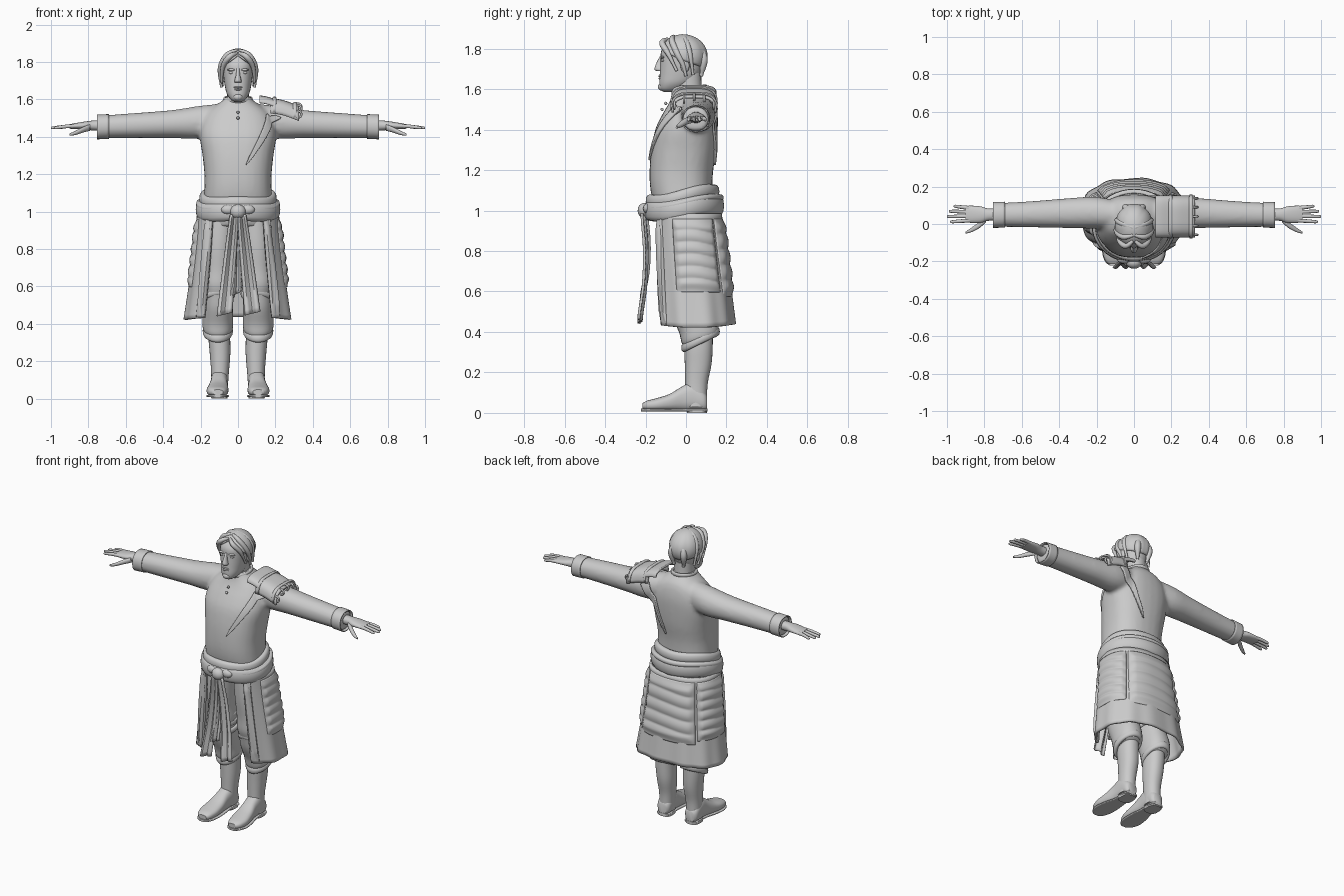
import bpy, bmesh
from math import sin, cos, pi, radians
from mathutils import Vector

if "Cube" in bpy.data.objects:
    bpy.data.objects.remove(bpy.data.objects["Cube"])

# ---------- helpers ----------
def sup(t, p):
    f = lambda c: (1 if c > 0 else -1) * abs(c) ** (2 / p)
    return f(cos(t)), f(sin(t))

def sheet(f, nu, nv, wrap_u=False, wrap_v=False):
    """Grid of quads from f(u, v), u and v in 0..1."""
    cu, cv = nu + (not wrap_u), nv + (not wrap_v)
    vs = [f(i / nu, j / nv) for i in range(cu) for j in range(cv)]
    fs = [(i * cv + j, (i + 1) % cu * cv + j, (i + 1) % cu * cv + (j + 1) % cv, i * cv + (j + 1) % cv)
          for i in range(nu) for j in range(nv)]
    return vs, fs

def spline(pts, s):
    """Catmull-Rom through tuples, s in 0..1."""
    k = s * (len(pts) - 1)
    i = min(int(k), len(pts) - 2)
    t = k - i
    P = [pts[max(0, min(len(pts) - 1, i + d))] for d in (-1, 0, 1, 2)]
    return [0.5 * (2 * b + (c - a) * t + (2 * a - 5 * b + 4 * c - d) * t * t + (3 * b - a - 3 * c + d) * t ** 3)
            for a, b, c, d in zip(*P)]

def loft(rings, axis='z', n=28, p=2.2, steps=4, cap=True, tilt=0):
    """Skin of superellipse rings (position, centre a, centre b, radius a, radius b)."""
    def f(u, v):
        t, a, b, ra, rb = spline(rings, u)
        c, s = sup(2 * pi * v, p)
        a, b = a + ra * c, b + rb * s
        return {'z': (a, b, t + tilt * b), 'x': (t, a, b), 'y': (a, t, b)}[axis]
    m = steps * (len(rings) - 1)
    vs, fs = sheet(f, m, n, False, True)
    if cap:
        fs += [tuple(range(n)), tuple(range(m * n, m * n + n))]
    return vs, fs

def blob(c, r, n=16):
    def f(u, v):
        a, b = pi * u, 2 * pi * v
        return (c[0] + r[0] * sin(a) * cos(b), c[1] + r[1] * sin(a) * sin(b), c[2] + r[2] * cos(a))
    return sheet(f, n // 2 + 2, n, False, True)

def torus(f, nu, ra, rb, p=2.3, nv=12):
    """Closed band: f(angle) gives centre and outward direction; section ra (out) x rb (up)."""
    def g(u, v):
        c, o = f(2 * pi * u)
        x, z = sup(2 * pi * v, p)
        return Vector(c) + Vector(o) * ra * x + Vector((0, 0, rb * z))
    return sheet(g, nu, nv, True, True)

def make(name, *parts, mirror=False, solid=0, angle=50):
    bm = bmesh.new()
    for vs, fs in parts:
        bv = [bm.verts.new(v) for v in vs]
        for f in fs:
            bm.faces.new([bv[i] for i in f])
    bmesh.ops.remove_doubles(bm, verts=bm.verts, dist=1e-5)
    bmesh.ops.recalc_face_normals(bm, faces=bm.faces)
    me = bpy.data.meshes.new(name)
    bm.to_mesh(me)
    bm.free()
    ob = bpy.data.objects.new(name, me)
    bpy.context.collection.objects.link(ob)
    bpy.ops.object.select_all(action='DESELECT')
    ob.select_set(True)
    bpy.context.view_layer.objects.active = ob
    bpy.ops.object.shade_smooth_by_angle(angle=radians(angle))
    if mirror:
        ob.modifiers.new("Mirror", 'MIRROR')
    if solid:
        m = ob.modifiers.new("Solid", 'SOLIDIFY')
        m.thickness, m.offset = solid, 0
    return ob

def front_back(z, yf, yb, hw):
    return (z, 0, (yf + yb) / 2, hw, (yb - yf) / 2)

# ---------- tunic: torso and sleeves fused ----------
torso = loft([front_back(*r) for r in [
    (.92, -.13, .13, .17), (1.05, -.165, .13, .182), (1.12, -.178, .13, .18), (1.2, -.18, .135, .18),
    (1.3, -.172, .15, .19), (1.4, -.152, .157, .205), (1.47, -.12, .157, .195), (1.53, -.085, .147, .165),
    (1.57, -.068, .13, .115), (1.6, -.062, .1, .075), (1.615, -.06, .095, .07)]], p=2.4)
arm = [(.05, .045, 1.5, .07, .08), (.2, .06, 1.478, .085, .088), (.35, .058, 1.468, .08, .075),
       (.55, .052, 1.46, .07, .067), (.75, .048, 1.452, .063, .06)]
sleeves = [loft([(s * r[0],) + r[1:] for r in arm], 'x', p=2.1) for s in (-1, 1)]
tunic = make("tunic", torso, *sleeves)
m = tunic.modifiers.new("Fuse", 'REMESH')
m.mode, m.voxel_size, m.use_smooth_shade = 'VOXEL', .012, True
m = tunic.modifiers.new("Soften", 'SMOOTH')
m.factor, m.iterations = .5, 6
make("sleeve_cuff", loft([(.69, .05, 1.455, .066, .063), (.755, .048, 1.452, .066, .063)], 'x', cap=False),
     mirror=True, solid=.006)
make("collar", torus(lambda t: ((.07 * cos(t), .017 + .08 * sin(t), 1.602 + .12 * .08 * sin(t)), (cos(t), sin(t), 0)),
                     32, .008, .012))
make("neck_buttons", *[blob((0, y, z), (.008, .008, .008), 8) for y, z in [(-.1, 1.53), (-.118, 1.5)]])

# ---------- head ----------
make("neck", loft([(1.52, 0, .02, .065, .07), (1.6, 0, .01, .058, .068), (1.68, 0, .005, .058, .07)]))
make("head", loft([front_back(*r) for r in [
    (1.587, -.112, -.05, .02), (1.6, -.128, -.02, .04), (1.63, -.132, .03, .06), (1.67, -.13, .065, .07),
    (1.71, -.128, .08, .076), (1.75, -.126, .087, .08), (1.79, -.122, .09, .081), (1.825, -.1, .08, .07),
    (1.85, -.068, .055, .048), (1.861, -.03, .02, .01)]], p=2.3))
make("nose", loft([(1.69, 0, -.125, .017, .022), (1.7, 0, -.13, .019, .026), (1.73, 0, -.128, .011, .018),
                   (1.765, 0, -.12, .008, .008)], n=12))
make("lips", blob((0, -.128, 1.664), (.024, .009, .005)), blob((0, -.127, 1.653), (.02, .009, .006)))
make("chin", blob((0, -.118, 1.612), (.026, .021, .02)))
make("brow_and_eye", blob((.034, -.116, 1.758), (.025, .011, .007)), blob((.034, -.113, 1.742), (.015, .01, .007)),
     mirror=True)
make("ear", blob((.085, -.005, 1.715), (.012, .022, .034)), mirror=True)

def hair(u, v):
    t = 2 * pi * v                                   # 0 = face side
    phi = u * radians(46 + 76 * ((1 - cos(t)) / 2) ** .45)
    k = 1 + .025 * abs(sin(5 * t)) * sin(phi)
    return (.096 * k * sin(phi) * sin(t), -.014 - .116 * k * sin(phi) * cos(t), 1.763 + .104 * cos(phi))
make("hair_cap", sheet(hair, 16, 60, False, True), solid=.008, angle=80)

def tube(pts, r, n=10, m=20):
    """Tapered lock along a spline."""
    def f(u, v):
        c, a = Vector(spline(pts, u)), 2 * pi * v
        d = (Vector(spline(pts, min(1, u + .02))) - Vector(spline(pts, max(0, u - .02)))).normalized()
        s = d.cross(Vector((0, 1, .01))).normalized()
        w = r * (.35 + .65 * sin(pi * min(.93, u + .07)))
        return c + w * (s * cos(a) + d.cross(s) * sin(a))
    return sheet(f, m, n, False, True)
make("hair_locks",
     tube([(.004, -.09, 1.848), (.045, -.118, 1.828), (.08, -.088, 1.775), (.088, -.045, 1.69)], .015),
     tube([(.004, -.06, 1.862), (.055, -.07, 1.84), (.09, -.045, 1.78), (.094, -.015, 1.72), (.088, .0, 1.665)], .016),
     tube([(.004, -.02, 1.866), (.06, .0, 1.835), (.092, .02, 1.77), (.083, .035, 1.67)], .015),
     tube([(.03, .075, 1.8), (.045, .088, 1.74), (.035, .075, 1.665)], .02), mirror=True)

# ---------- hands ----------
palm = loft([(.72, .05, 1.46, .032, .028), (.78, .05, 1.46, .033, .026), (.82, .05, 1.46, .044, .021),
             (.87, .052, 1.457, .046, .016), (.9, .053, 1.455, .043, .012)], 'x', n=20)
fingers = [loft([(.87, y0, 1.457, .011, .011), (.92, (y0 + y1) / 2, 1.455, .01, .01),
                 (tip - .01, y1, 1.448, .008, .008), (tip, y1, 1.447, .003, .003)], 'x', n=10)
           for y0, y1, tip in [(.02, .012, .983), (.042, .04, 1.0), (.064, .068, .99), (.085, .095, .965)]]
thumb = loft([(.79, .025, 1.45, .016, .018), (.83, -.008, 1.437, .016, .015), (.87, -.032, 1.42, .012, .011),
              (.9, -.046, 1.412, .005, .006)], 'x', n=12)
make("hand", palm, thumb, *fingers, mirror=True)

# ---------- legs and boots ----------
make("trouser_leg", loft([(1.0, .09, 0, .088, .12), (.85, .1, 0, .088, .118), (.72, .104, .005, .084, .11),
                          (.64, .106, .01, .088, .112), (.58, .106, .015, .08, .102), (.5, .106, .03, .08, .1),
                          (.41, .108, .06, .082, .095), (.355, .108, .07, .08, .092), (.33, .107, .07, .066, .08)],
                         tilt=.3), mirror=True)
make("knee_wrap", *[torus(lambda t, z=z: ((.106 + .08 * cos(t), .02 + .1 * sin(t), z + .01 * sin(3 * t)),
                                          (cos(t), sin(t), 0)), 32, .012, .018) for z in (.56, .61, .66)], mirror=True)
make("trouser_cuff", torus(lambda t: ((.108 + .068 * cos(t), .072 + .082 * sin(t), .362 + .04 * sin(t)),
                                      (cos(t), sin(t), 0)), 32, .013, .022), mirror=True)
make("boot_shaft", loft([(.44, .1, .065, .055, .068), (.33, .1, .062, .058, .07), (.24, .096, .06, .055, .066),
                         (.15, .096, .052, .048, .056), (.08, .098, .05, .045, .054), (.03, .1, .05, .045, .054)]),
     mirror=True)
make("boot_foot", loft([(.105, .1, .05, .03, .035), (.085, .1, .06, .044, .05), (.03, .1, .08, .046, .07),
                        (-.02, .102, .07, .046, .06), (-.08, .106, .052, .054, .042), (-.14, .11, .042, .058, .032),
                        (-.19, .11, .037, .047, .024), (-.215, .108, .034, .028, .014)], 'y', p=2.5), mirror=True)
sole = [(.107, .1, 0, .03, 0), (.085, .1, 0, .046, 0), (.0, .1, 0, .042, 0), (-.08, .106, 0, .056, 0),
        (-.15, .11, 0, .06, 0), (-.2, .109, 0, .046, 0), (-.222, .108, 0, .022, 0)]
make("boot_sole", loft([(y, x, .014, r, .007) for y, x, _, r, _ in sole], 'y', p=4), mirror=True)
make("boot_heel", loft([(.0, .1, .055, .043, .05), (.02, .1, .055, .043, .05)], p=3), mirror=True)

# ---------- open-fronted skirt with quilted panels ----------
def skirt_point(deg, s, off=0):
    t = radians(deg)                                 # 0 = front
    c, n = sup(t, 2.35)
    return ((.213 + .068 * s ** 1.3 + off) * n, .002 + .043 * s - (.168 + .025 * s + off) * c, .985 - .555 * s)

def skirt(u, v):
    deg = 36 + 288 * v
    x, y, z = skirt_point(deg, u, .004 * sin(radians(deg) * 11) * u)
    return x, y, z + .008 * u * cos(radians(deg) * 2)
make("skirt", sheet(skirt, 24, 96), solid=.014)

def quilt(a, b, s0, s1, folds):
    def f(u, v):
        edge = min(1, 8 * min(u, 1 - u, v, 1 - v))
        puff = .004 + edge * (.007 + .009 * abs(sin(pi * folds * u + .5 * sin(5 * v))))
        return skirt_point(a + (b - a) * v, s0 + (s1 - s0) * u, puff)
    return sheet(f, 48, 24)
make("quilted_panels", quilt(70, 132, .05, .7, 6), quilt(136, 224, .05, .74, 5), quilt(228, 290, .05, .7, 6), solid=.008)
make("skirt_edge", quilt(36, 48, .02, .99, 1), quilt(312, 324, .02, .99, 1), solid=.008)

# ---------- sash, knot, hanging ribbons ----------
def sash(rx, ry, cy, z, rise):
    return lambda t: ((rx * cos(t), cy + ry * sin(t), z + rise * sin(t) + .006 * sin(3 * t)), (cos(t), sin(t), 0))
make("sash_lower", torus(sash(.2, .172, -.01, 1.012, .018), 64, .026, .05))
make("sash_upper", torus(sash(.185, .16, -.017, 1.07, .03), 64, .022, .034))
make("sash_fold", torus(sash(.208, .18, -.01, 1.04, .03), 64, .016, .016))
make("sash_knot", blob((0, -.205, 1.0), (.042, .034, .038)), blob((.05, -.19, 1.01), (.04, .022, .026)),
     blob((-.05, -.19, 1.01), (.04, .022, .026)))

def ribbon(x0, x1, w0, w1, z1, dy):
    def f(u, v):
        y = -.2 + .03 * sin(pi * u * .8) * (u < .62) - .03 * u + dy
        y = spline([(-.212,), (-.2,), (-.205,), (-.228,)], u)[0] + dy
        k = v - .5
        return (x0 + (x1 - x0) * u + (w0 + (w1 - w0) * u ** .7) * k, y + .01 * cos(3 * pi * k), .985 + (z1 - .985) * u + .02 * k * u)
    return sheet(f, 20, 10)
make("sash_ribbons", ribbon(-.02, -.072, .04, .08, .45, 0), ribbon(.02, .078, .04, .08, .455, 0),
     ribbon(0, -.01, .03, .05, .56, .012), solid=.007)

# ---------- shoulder guard on one side ----------
def plate(path, drop, y0=-.066, y1=.146):
    def f(u, v):
        x, z = spline(path, u)
        s = 2 * v - 1
        return x, (y0 + y1) / 2 + (y1 - y0) / 2 * sin(s * pi / 2), z - drop * abs(s) ** 3
    return sheet(f, 10, 24)
make("shoulder_guard", plate([(.115, 1.615), (.15, 1.61), (.2, 1.595)], .035),
     plate([(.175, 1.6), (.24, 1.59), (.325, 1.56)], .075), solid=.012)
make("guard_ridges", *[plate([(x - .007, z), (x, z + .005), (x + .007, z)], .075, -.07, .15)
                       for x, z in [(.195, 1.603), (.305, 1.575)]], solid=.014)

def ring(y, z):
    def f(u, v):
        a, b = 2 * pi * u, 2 * pi * v
        r = .017 + .006 * cos(b)
        return .322 + r * cos(a), y + .006 * sin(b), z + r * sin(a)
    return sheet(f, 16, 8, True, True)
make("guard_rings", *[ring(y, z) for y, z in [(-.058, 1.52), (-.01, 1.55), (.04, 1.56), (.09, 1.55), (.138, 1.52)]])

# ---------- tapered straps lying on the tunic ----------
def strap(pts):
    def f(u, v):
        x, y, z = spline(pts, u)
        k = (v - .5) * .062 * (1 - u) ** .7
        return x + k * .87, y, z - k * .5
    return sheet(f, 24, 6)
for name, pts in [("front_strap", [(.205, -.07, 1.53), (.135, -.14, 1.4), (.045, -.2, 1.25)]),
                  ("back_strap", [(.2, .16, 1.53), (.13, .18, 1.38), (.05, .18, 1.22)])]:
    ob = make(name, strap(pts))
    m = ob.modifiers.new("Lie", 'SHRINKWRAP')
    m.target, m.wrap_mode, m.offset = tunic, 'ABOVE_SURFACE', .007
    m = ob.modifiers.new("Solid", 'SOLIDIFY')
    m.thickness, m.offset = .01, 0
